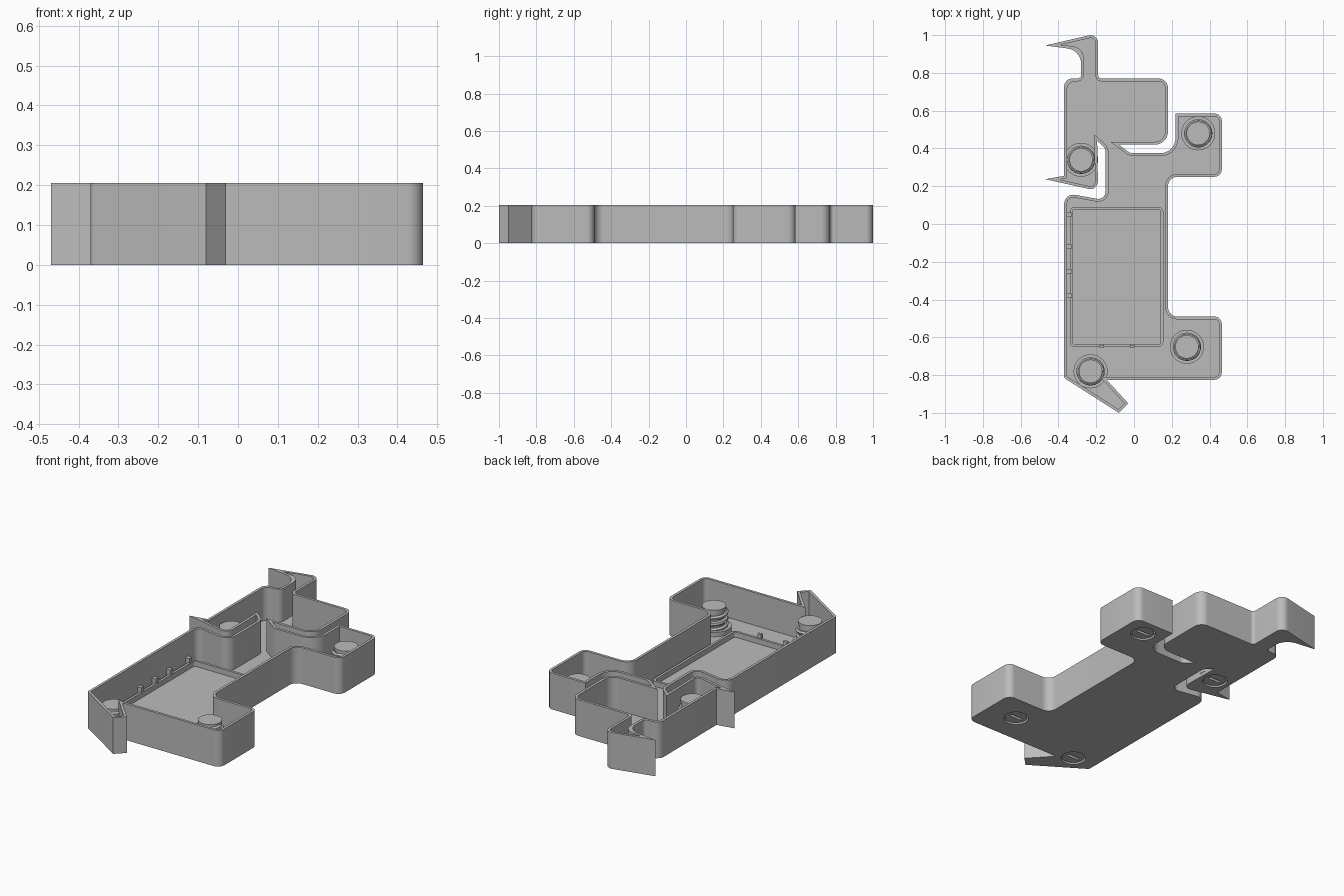
import bpy, bmesh, math
from mathutils import Vector

if "Cube" in bpy.data.objects:
    bpy.data.objects.remove(bpy.data.objects["Cube"])

HEIGHT, FLOOR, WALL = 0.205, 0.02, 0.015

grey = bpy.data.materials.new("plain grey")
grey.use_nodes = True
grey.diffuse_color = (0.5, 0.5, 0.5, 1)
grey.node_tree.nodes["Principled BSDF"].inputs["Base Color"].default_value = (0.5, 0.5, 0.5, 1)


def rounded(corners, inset=0.0):
    """Offset a counter-clockwise outline inward, then round its corners."""
    pts = [Vector(c[:2]) for c in corners]
    n = len(pts)
    moved, turns = [], []
    for i, p in enumerate(pts):
        a = (p - pts[i - 1]).normalized()
        b = (pts[(i + 1) % n] - p).normalized()
        na, nb = Vector((-a.y, a.x)), Vector((-b.y, b.x))
        moved.append(p + (na + nb) * inset / (1 + na.dot(nb)))
        turns.append(a.x * b.y - a.y * b.x)
    out = []
    for i, p in enumerate(moved):
        r = corners[i][2]
        if r:
            r = max(r - math.copysign(inset, turns[i]), 0.003)
        va, vb = moved[i - 1] - p, moved[(i + 1) % n] - p
        if not r:
            out.append(p)
            continue
        half = va.angle(vb) / 2
        t = min(r / math.tan(half), va.length * 0.48, vb.length * 0.48)
        r = t * math.tan(half)
        a, b = va.normalized(), vb.normalized()
        centre = p + (a + b).normalized() * r / math.sin(half)
        start, end = p + a * t - centre, p + b * t - centre
        sweep = start.angle_signed(end)
        for k in range(9):
            ang = -sweep * k / 8
            c, s = math.cos(ang), math.sin(ang)
            out.append(centre + Vector((start.x * c - start.y * s, start.x * s + start.y * c)))
    return out


def circle(x, y, r, n=32):
    return [Vector((x + r * math.cos(k * math.tau / n), y + r * math.sin(k * math.tau / n)))
            for k in range(n)]


def box(x0, x1, y0, y1, r=0.0):
    return [(x0, y0, r), (x1, y0, r), (x1, y1, r), (x0, y1, r)]


def finish(obj):
    obj.data.materials.clear()
    obj.data.materials.append(grey)
    bpy.ops.object.select_all(action="DESELECT")
    obj.select_set(True)
    bpy.context.view_layer.objects.active = obj
    bpy.ops.object.shade_smooth_by_angle(angle=math.radians(30))


def to_mesh(name, curve):
    """Turn a curve into a welded mesh object."""
    temp = bpy.data.objects.new("temp", curve)
    bpy.context.collection.objects.link(temp)
    graph = bpy.context.evaluated_depsgraph_get()
    mesh = bpy.data.meshes.new_from_object(temp.evaluated_get(graph))
    bpy.data.objects.remove(temp)
    bm = bmesh.new()
    bm.from_mesh(mesh)
    bmesh.ops.remove_doubles(bm, verts=bm.verts, dist=0.0002)
    bmesh.ops.recalc_face_normals(bm, faces=bm.faces)
    bm.to_mesh(mesh)
    bm.free()
    obj = bpy.data.objects.new(name, mesh)
    bpy.context.collection.objects.link(obj)
    finish(obj)
    return obj


def plate(name, loops, z0, z1):
    """Extrude nested outlines; inner loops become holes."""
    curve = bpy.data.curves.new(name, "CURVE")
    curve.dimensions = "2D"
    curve.fill_mode = "BOTH"
    curve.extrude = (z1 - z0) / 2
    for loop in loops:
        s = curve.splines.new("POLY")
        s.points.add(len(loop) - 1)
        for p, co in zip(s.points, loop):
            p.co = (co[0], co[1], 0, 1)
        s.use_cyclic_u = True
    obj = to_mesh(name, curve)
    for v in obj.data.vertices:
        v.co.z += (z0 + z1) / 2
    return obj


# Case outline: x, y, corner radius
outline = [
    (-.37, -.815, .02), (-.08, -1, 0), (-.03, -.95, 0), (-.145, -.825, 0),
    (.465, -.825, .04), (.465, -.49, .04), (.18, -.49, .05), (.18, .25, .05),
    (.465, .25, .04), (.465, .585, .04), (.22, .585, 0), (.22, .375, .08),
    (-.02, .375, .04), (-.08, .42, 0), (.18, .42, .07), (.18, .77, .05),
    (-.19, .77, .02), (-.19, 1.01, .04), (-.47, .945, 0), (-.28, .92, .1),
    (-.28, .77, .02), (-.37, .77, .06), (-.37, .255, 0), (-.47, .237, 0),
    (-.19, .175, .04), (-.195, .44, 0), (-.15, .4, .05), (-.15, .125, .04),
    (-.37, .165, .05)]
screws = [(-.28, .34), (.34, .48), (.28, -.65), (-.23, -.78)]

outer, inner = rounded(outline), rounded(outline, WALL)
plate("case_floor", [outer] + [circle(x, y, .066) for x, y in screws], 0, FLOOR)
plate("case_wall", [outer, inner], FLOOR, HEIGHT)

# Low frame around the screen bay, with small clips along two sides
bay = box(-.34, .155, -.65, .09, .025)
plate("bay_frame", [rounded(bay), rounded(bay, .014)], FLOOR, .05)
for i, y in enumerate((-.38, -.25, -.12, .05)):
    plate(f"side_clip_{i + 1}", [rounded(box(-.355, -.33, y - .012, y + .012))], FLOOR, .075)
for i, x in enumerate((-.17, -.01)):
    plate(f"front_clip_{i + 1}", [rounded(box(x - .012, x + .012, -.655, -.64))], FLOOR, .075)

# Threaded screws standing in collars, slotted underneath
for i, (x, y) in enumerate(screws):
    tag = f"_{i + 1}"
    plate("screw_collar" + tag, [circle(x, y, .09), circle(x, y, .066)], FLOOR, .045)
    slot = rounded(box(x - .04, x + .04, y - .009, y + .009))
    plate("screw_slotted_base" + tag, [circle(x, y, .06), slot], .006, .02)
    plate("screw_shank" + tag, [circle(x, y, .058)], .02, .15)
    plate("screw_tip" + tag, [circle(x, y, .062)], .14, .157)
    thread = bpy.data.curves.new("thread", "CURVE")
    thread.dimensions = "3D"
    thread.bevel_depth = .012
    thread.bevel_resolution = 1
    thread.use_fill_caps = True
    spline = thread.splines.new("POLY")
    spline.points.add(84)
    for k, p in enumerate(spline.points):
        a = k * math.tau / 28
        p.co = (x + .063 * math.cos(a), y + .063 * math.sin(a), .035 + .1 * k / 84, 1)
    to_mesh("screw_thread" + tag, thread)
